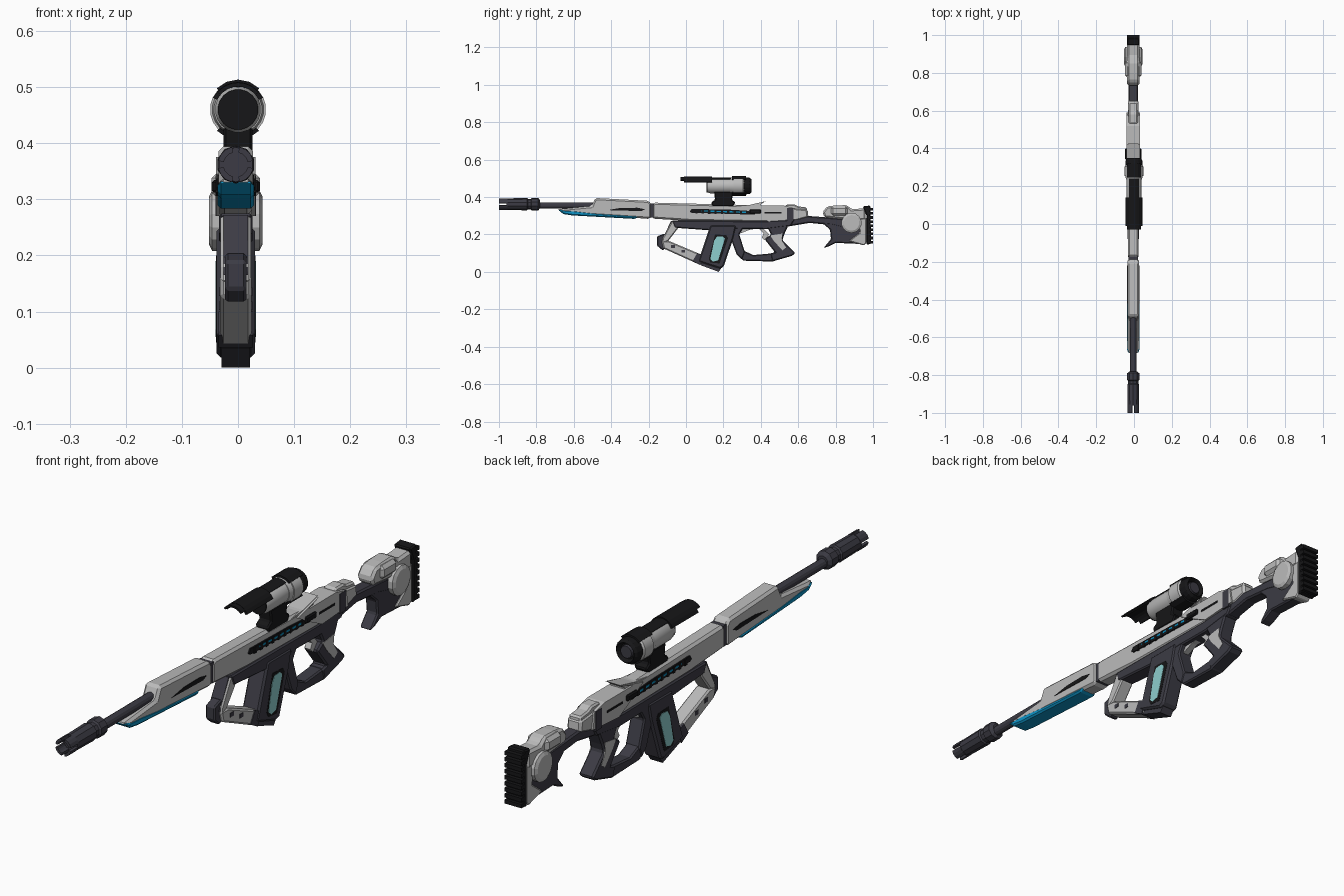
import bpy, bmesh, math
from mathutils import Vector

CX = -0.004  # centre plane of the body


def mat(name, r, g, b):
    m = bpy.data.materials.new(name)
    m.diffuse_color = (r, g, b, 1)
    return m


LIGHT = mat("light_grey", 0.50, 0.50, 0.50)
DARK = mat("dark_grey", 0.045, 0.044, 0.058)
BLACK = mat("black", 0.008, 0.008, 0.009)
BLUE = mat("blue", 0.004, 0.30, 0.58)
TEAL = mat("pale_teal", 0.27, 0.62, 0.62)


def finish(name, bm, m, bevel=0, smooth=False):
    bmesh.ops.recalc_face_normals(bm, faces=bm.faces[:])
    me = bpy.data.meshes.new(name)
    bm.to_mesh(me)
    bm.free()
    me.materials.append(m)
    o = bpy.data.objects.new(name, me)
    bpy.context.collection.objects.link(o)
    if bevel:
        b = o.modifiers.new("bevel", 'BEVEL')
        b.width, b.segments, b.limit_method, b.angle_limit = bevel, 1, 'ANGLE', 0.7
    if smooth:
        bpy.context.view_layer.objects.active = o
        o.select_set(True)
        bpy.ops.object.shade_smooth_by_angle(angle=0.6)
        o.select_set(False)
    return o


def prism(name, pts, half, m, bevel=0, x=CX):
    """Side profile (y, z) extruded across x."""
    bm = bmesh.new()
    f = bm.faces.new([bm.verts.new((x - half, y, z)) for y, z in pts])
    r = bmesh.ops.extrude_face_region(bm, geom=[f])
    for v in r['geom']:
        if isinstance(v, bmesh.types.BMVert):
            v.co.x += 2 * half
    return finish(name, bm, m, bevel)


def box(name, y0, y1, z0, z1, half, m, bevel=0, x=CX):
    return prism(name, [(y0, z0), (y1, z0), (y1, z1), (y0, z1)], half, m, bevel, x)


def lathe(name, prof, c, m, n=16, axis='Y', smooth=False):
    """Rings (position, radius) about an axis through c = (other coordinate, z)."""
    bm, rings = bmesh.new(), []
    for p, r in prof:
        ring = []
        for i in range(n):
            a = math.tau * (i + 0.5) / n
            u, w = c[0] + r * math.cos(a), c[1] + r * math.sin(a)
            ring.append(bm.verts.new((u, p, w) if axis == 'Y' else (p, u, w)))
        rings.append(ring)
    for a, b in zip(rings, rings[1:]):
        for i in range(n):
            bm.faces.new((a[i], a[(i + 1) % n], b[(i + 1) % n], b[i]))
    bm.faces.new(rings[0])
    bm.faces.new(rings[-1])
    return finish(name, bm, m, smooth=smooth)


def shell(name, ro, ri, a0, a1, y0, y1, c, m, n=8):
    """Curved plate around the y axis between two angles in degrees."""
    bm, rows = bmesh.new(), []
    for i in range(n + 1):
        a = math.radians(a0 + (a1 - a0) * i / n)
        rows.append([bm.verts.new((c[0] + r * math.cos(a), y, c[1] + r * math.sin(a)))
                     for r, y in ((ro, y0), (ro, y1), (ri, y1), (ri, y0))])
    for p, q in zip(rows, rows[1:]):
        for k in range(4):
            bm.faces.new((p[k], p[(k + 1) % 4], q[(k + 1) % 4], q[k]))
    bm.faces.new(rows[0])
    bm.faces.new(rows[-1])
    return finish(name, bm, m)


# Barrel and muzzle brake with prongs
B = (CX, 0.362)
lathe("barrel", [(-0.80, 0.017), (-0.45, 0.017)], (CX, 0.355), DARK, 12)
lathe("muzzle_brake", [(-0.96, 0.031), (-0.85, 0.033), (-0.845, 0.028), (-0.83, 0.028),
                       (-0.825, 0.034), (-0.79, 0.034), (-0.78, 0.02)], B, DARK, 10)
for i in range(4):
    shell(f"muzzle_prong_{i}", 0.032, 0.022, 90 * i + 12, 90 * i + 78, -1.0, -0.955, B, DARK, 3)

# Handguard with blue underside and side vents
prism("handguard", [(-0.69, 0.335), (-0.64, 0.312), (-0.26, 0.288), (-0.195, 0.283), (-0.185, 0.295),
                    (-0.185, 0.362), (-0.20, 0.38), (-0.485, 0.395), (-0.505, 0.352)], 0.031, LIGHT, 0.009)
prism("handguard_blue", [(-0.685, 0.332), (-0.655, 0.309), (-0.61, 0.302), (-0.27, 0.283),
                         (-0.255, 0.298), (-0.48, 0.314), (-0.60, 0.328)], 0.0325, BLUE, 0.006)
prism("handguard_vent", [(-0.42, 0.33), (-0.24, 0.325), (-0.22, 0.335), (-0.26, 0.343), (-0.35, 0.342)],
      0.0325, BLACK)
box("handguard_joint", -0.19, -0.17, 0.29, 0.365, 0.026, DARK)

# Receiver
prism("receiver", [(-0.18, 0.285), (0.02, 0.272), (0.42, 0.265), (0.60, 0.275), (0.655, 0.29), (0.65, 0.335),
                   (0.55, 0.345), (0.30, 0.358), (-0.165, 0.37), (-0.18, 0.36)], 0.029, LIGHT, 0.009)
prism("rear_receiver", [(0.30, 0.345), (0.42, 0.375), (0.36, 0.355), (0.52, 0.355), (0.58, 0.34), (0.59, 0.28),
                        (0.44, 0.27), (0.38, 0.30)], 0.035, LIGHT)
prism("receiver_fin", [(0.26, 0.35), (0.34, 0.358), (0.425, 0.378), (0.40, 0.36), (0.40, 0.345)], 0.028, LIGHT)
prism("rear_block", [(0.52, 0.33), (0.535, 0.36), (0.58, 0.36), (0.60, 0.35), (0.645, 0.345), (0.65, 0.30),
                     (0.52, 0.30)], 0.024, LIGHT, 0.006)
box("rear_block_joint", 0.54, 0.575, 0.27, 0.342, 0.036, DARK)
prism("side_strip", [(0.02, 0.322), (0.03, 0.337), (0.25, 0.332), (0.40, 0.322), (0.40, 0.305), (0.03, 0.316)],
      0.034, BLACK)
prism("strip_light", [(0.08, 0.329), (0.32, 0.322), (0.32, 0.315), (0.08, 0.323)], 0.035, BLUE)
for i in range(10):
    y = 0.05 + i * 0.034
    box(f"strip_rib_{i}", y, y + 0.012, 0.312 - i * 0.0006, 0.334 - i * 0.001, 0.0365, BLACK)
box("bolt", 0.34, 0.40, 0.312, 0.334, 0.043, BLACK, 0.004)
box("rear_slot", 0.42, 0.51, 0.312, 0.32, 0.0365, BLACK)

# Lower frame below the receiver
prism("frame_top_bar", [(-0.075, 0.275), (0.42, 0.272), (0.58, 0.28), (0.56, 0.245), (0.43, 0.228),
                        (0.29, 0.23), (0.13, 0.222), (-0.06, 0.236)], 0.03, DARK, 0.005)
prism("foregrip_strut", [(-0.075, 0.272), (-0.035, 0.262), (-0.045, 0.23), (-0.095, 0.165), (-0.13, 0.15),
                         (-0.125, 0.18)], 0.027, LIGHT, 0.005)
prism("foregrip_front_plate", [(-0.08, 0.272), (-0.06, 0.272), (-0.112, 0.17), (-0.132, 0.165)], 0.022, DARK)
prism("foregrip_bottom_bar", [(-0.13, 0.165), (-0.12, 0.125), (0.08, 0.035), (0.10, 0.085), (-0.09, 0.165)],
      0.028, LIGHT, 0.006)
prism("foregrip_cap", [(-0.155, 0.19), (-0.115, 0.205), (-0.10, 0.185), (-0.12, 0.175), (-0.105, 0.13),
                       (-0.125, 0.115), (-0.155, 0.14)], 0.019, DARK, 0.005)
prism("foregrip_band", [(0.035, 0.058), (0.075, 0.036), (0.095, 0.085), (0.06, 0.10)], 0.031, DARK)
for i in range(2):
    y = -0.08 + i * 0.055
    box(f"foregrip_pin_{i}", y, y + 0.02, 0.128 - i * 0.025, 0.143 - i * 0.025, 0.0295, DARK)

# Magazine with teal window
prism("magazine", [(0.13, 0.25), (0.27, 0.25), (0.255, 0.185), (0.20, 0.025), (0.18, 0.018), (0.065, 0.055)],
      0.034, DARK, 0.007)
prism("magazine_foot", [(0.07, 0.055), (0.08, 0.035), (0.175, 0.0), (0.19, 0.022)], 0.025, DARK)
prism("magazine_recess", [(0.155, 0.20), (0.215, 0.197), (0.225, 0.18), (0.18, 0.045), (0.13, 0.05),
                          (0.122, 0.07)], 0.035, BLACK)
prism("magazine_window", [(0.165, 0.188), (0.195, 0.19), (0.208, 0.178), (0.172, 0.062), (0.145, 0.055),
                          (0.13, 0.068), (0.15, 0.165)], 0.0365, TEAL)

# Grip, trigger guard and trigger
prism("guard_front_post", [(0.22, 0.25), (0.315, 0.25), (0.285, 0.20), (0.315, 0.105), (0.30, 0.065),
                           (0.27, 0.095), (0.235, 0.19)], 0.029, DARK, 0.005)
prism("guard_bottom", [(0.27, 0.10), (0.305, 0.06), (0.47, 0.055), (0.50, 0.10), (0.45, 0.098), (0.36, 0.09),
                       (0.305, 0.115)], 0.026, DARK, 0.005)
prism("grip", [(0.43, 0.25), (0.55, 0.255), (0.525, 0.20), (0.515, 0.17), (0.585, 0.10), (0.565, 0.085),
               (0.46, 0.055), (0.45, 0.098), (0.475, 0.105), (0.42, 0.175), (0.455, 0.20)], 0.029, DARK, 0.006)
prism("grip_inlay", [(0.45, 0.195), (0.515, 0.205), (0.512, 0.17), (0.535, 0.13), (0.515, 0.115), (0.47, 0.165)],
      0.0305, LIGHT)
prism("trigger", [(0.385, 0.235), (0.41, 0.235), (0.445, 0.20), (0.42, 0.17), (0.405, 0.185), (0.415, 0.205)],
      0.012, LIGHT)
prism("guard_trigger_bar", [(0.29, 0.205), (0.34, 0.225), (0.36, 0.228), (0.30, 0.228)], 0.012, LIGHT)

# Stock tube, hook and body
prism("stock_tube", [(0.44, 0.285), (0.64, 0.30), (0.80, 0.288), (0.88, 0.28), (0.86, 0.23), (0.78, 0.25),
                     (0.66, 0.262), (0.56, 0.245)], 0.025, DARK, 0.006)
prism("stock_hook", [(0.73, 0.262), (0.77, 0.225), (0.775, 0.175), (0.735, 0.128), (0.76, 0.135), (0.80, 0.155),
                     (0.96, 0.148), (0.96, 0.28), (0.80, 0.285)], 0.024, DARK, 0.005)
prism("cheek_rest", [(0.73, 0.32), (0.755, 0.35), (0.80, 0.355), (0.86, 0.357), (0.885, 0.335), (0.96, 0.34),
                     (0.96, 0.275), (0.82, 0.283), (0.74, 0.292)], 0.032, LIGHT, 0.009)
box("cheek_pad", 0.775, 0.865, 0.30, 0.35, 0.043, LIGHT, 0.012)
prism("stock_lower_plate", [(0.87, 0.165), (0.95, 0.142), (0.965, 0.155), (0.965, 0.29), (0.92, 0.28),
                            (0.93, 0.21)], 0.03, LIGHT, 0.004)
lathe("stock_disc", [(CX - 0.048, 0.042), (CX - 0.042, 0.054), (CX + 0.042, 0.054), (CX + 0.048, 0.042)],
      (0.885, 0.262), LIGHT, 14, 'X')

# Butt pad with ribs
prism("butt_pad", [(0.945, 0.35), (0.985, 0.355), (0.99, 0.15), (0.965, 0.145), (0.965, 0.30)], 0.034, BLACK, 0.005)
for i in range(9):
    z = 0.152 + i * 0.022
    box(f"butt_rib_{i}", 0.98, 1.0, z, z + 0.014, 0.034, BLACK)

# Scope
S = (0.0, 0.46)
prism("scope_mount", [(0.14, 0.35), (0.25, 0.35), (0.265, 0.372), (0.245, 0.385), (0.255, 0.43), (0.15, 0.43),
                      (0.155, 0.385), (0.135, 0.372)], 0.026, BLACK, 0.005, 0)
lathe("scope_body", [(0.115, 0.036), (0.13, 0.041), (0.26, 0.041)], S, LIGHT, 20, smooth=True)
lathe("scope_lens", [(0.11, 0.036), (0.12, 0.036)], S, BLACK, 20)
shell("scope_hood", 0.049, 0.041, 25, 155, -0.01, 0.14, S, BLACK)
shell("scope_hood_lip", 0.048, 0.041, 40, 140, -0.03, -0.01, S, BLACK)
shell("scope_hood_rear", 0.045, 0.038, 55, 125, 0.14, 0.24, S, BLACK)
lathe("scope_ring", [(0.235, 0.043), (0.255, 0.046), (0.255, 0.05), (0.305, 0.05), (0.315, 0.042)], S, LIGHT, 20,
      smooth=True)
for k, a in enumerate((45, 225)):
    shell(f"scope_ring_cover_{k}", 0.0535, 0.046, a, a + 90, 0.245, 0.32, S, BLACK, 4)
lathe("scope_eyepiece", [(0.305, 0.042), (0.315, 0.047), (0.34, 0.044), (0.35, 0.036), (0.335, 0.028)], S, BLACK, 16)
lathe("scope_eye_lens", [(0.33, 0.024), (0.345, 0.022)], S, DARK, 16)
